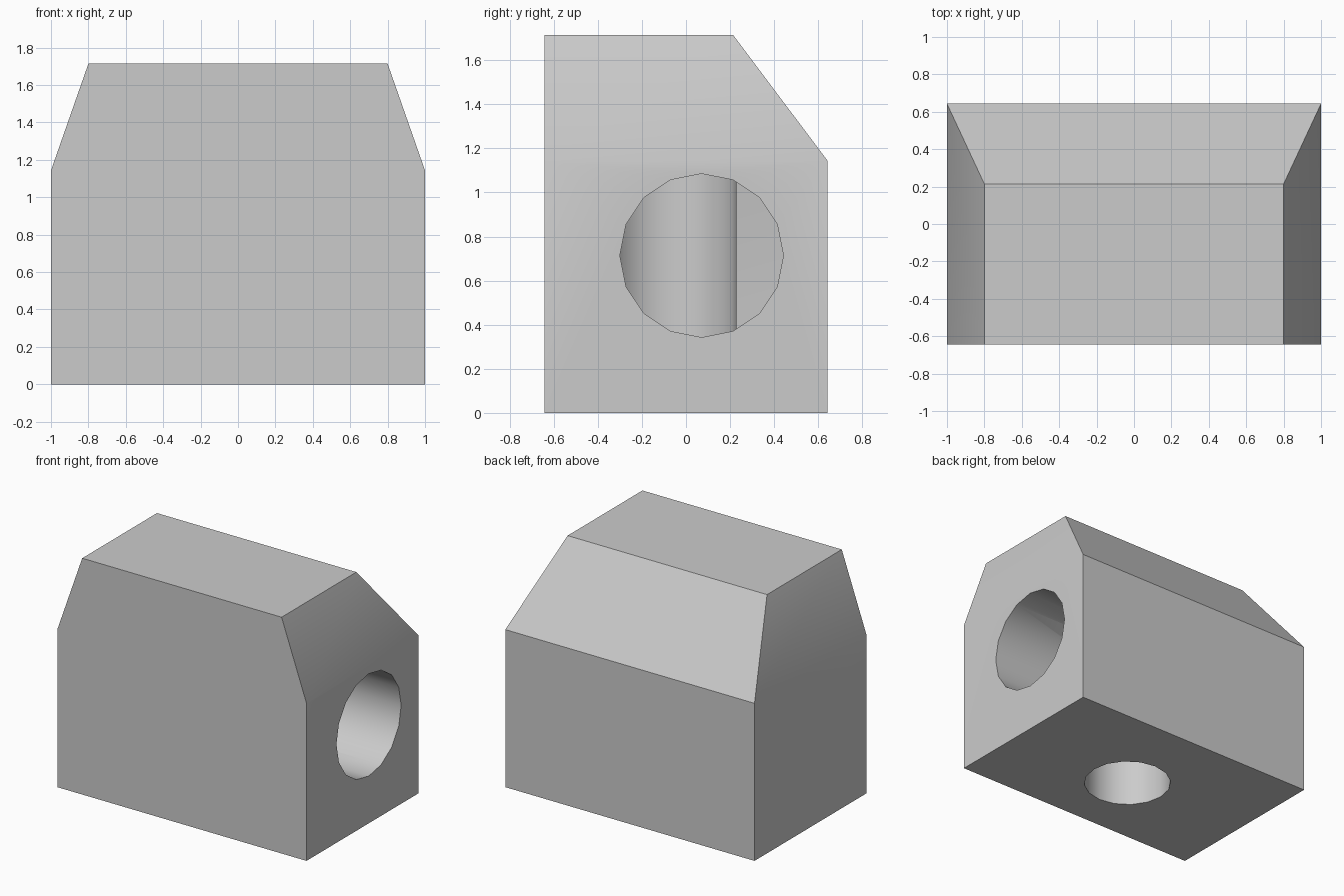
import bpy
import bmesh
from math import pi
from mathutils import Matrix

cube = bpy.data.objects.get("Cube")
if cube:
    bpy.data.objects.remove(cube, do_unlink=True)

grey = bpy.data.materials.new("light_grey")
grey.use_nodes = True
colour = (0.6, 0.6, 0.6, 1)
grey.diffuse_color = colour
grey.node_tree.nodes["Principled BSDF"].inputs["Base Color"].default_value = colour


def make_object(name, bm):
    bmesh.ops.recalc_face_normals(bm, faces=bm.faces)
    mesh = bpy.data.meshes.new(name)
    bm.to_mesh(mesh)
    bm.free()
    obj = bpy.data.objects.new(name, mesh)
    mesh.materials.append(grey)
    bpy.context.collection.objects.link(obj)
    return obj


# Block: three stacked rectangles (half width, back y, z) bridged into walls
FRONT = -0.643
bm = bmesh.new()
rings = []
for w, back, z in [(1, 0.643, 0), (1, 0.643, 1.143), (0.8, 0.214, 1.714)]:
    corners = [(-w, FRONT), (w, FRONT), (w, back), (-w, back)]
    rings.append([bm.verts.new((x, y, z)) for x, y in corners])
bm.faces.new(rings[0][::-1])
bm.faces.new(rings[2])
for low, high in zip(rings, rings[1:]):
    for i in range(4):
        j = (i + 1) % 4
        bm.faces.new((low[i], low[j], high[j], high[i]))
# the front wall is one flat face
bmesh.ops.dissolve_limit(bm, angle_limit=0.01, verts=bm.verts, edges=bm.edges)
block = make_object("block", bm)


def bore(name, radius, length, matrix):
    """Cut a sixteen-sided blind hole into the block."""
    bm = bmesh.new()
    bmesh.ops.create_cone(bm, cap_ends=True, segments=16, radius1=radius,
                          radius2=radius, depth=length, matrix=matrix)
    cutter = make_object(name, bm)
    cutter.hide_render = True
    mod = block.modifiers.new(name, "BOOLEAN")
    mod.operation = "DIFFERENCE"
    mod.solver = "EXACT"
    mod.object = cutter
    bpy.context.view_layer.objects.active = block
    bpy.ops.object.modifier_apply(modifier=name)
    bpy.data.objects.remove(cutter, do_unlink=True)


# Vertical hole from below, meeting a wider hole from the left side
bore("bottom_hole", 0.3, 1.343, Matrix.Translation((0, -0.071, 0.4715)))
bore("side_hole", 0.371, 1.2,
     Matrix.Translation((0.602, 0.071, 0.714)) @ Matrix.Rotation(pi / 2, 4, "Y"))

# The inner end of the side hole is open
bm = bmesh.new()
bm.from_mesh(block.data)
ends = [f for f in bm.faces
        if abs(f.normal.x) > 0.9 and abs(f.calc_center_median().x) < 0.02]
bmesh.ops.delete(bm, geom=ends, context="FACES")
bm.to_mesh(block.data)
bm.free()

bpy.ops.object.select_all(action="DESELECT")
block.select_set(True)
bpy.context.view_layer.objects.active = block
bpy.ops.object.shade_smooth_by_angle(angle=pi / 6)
